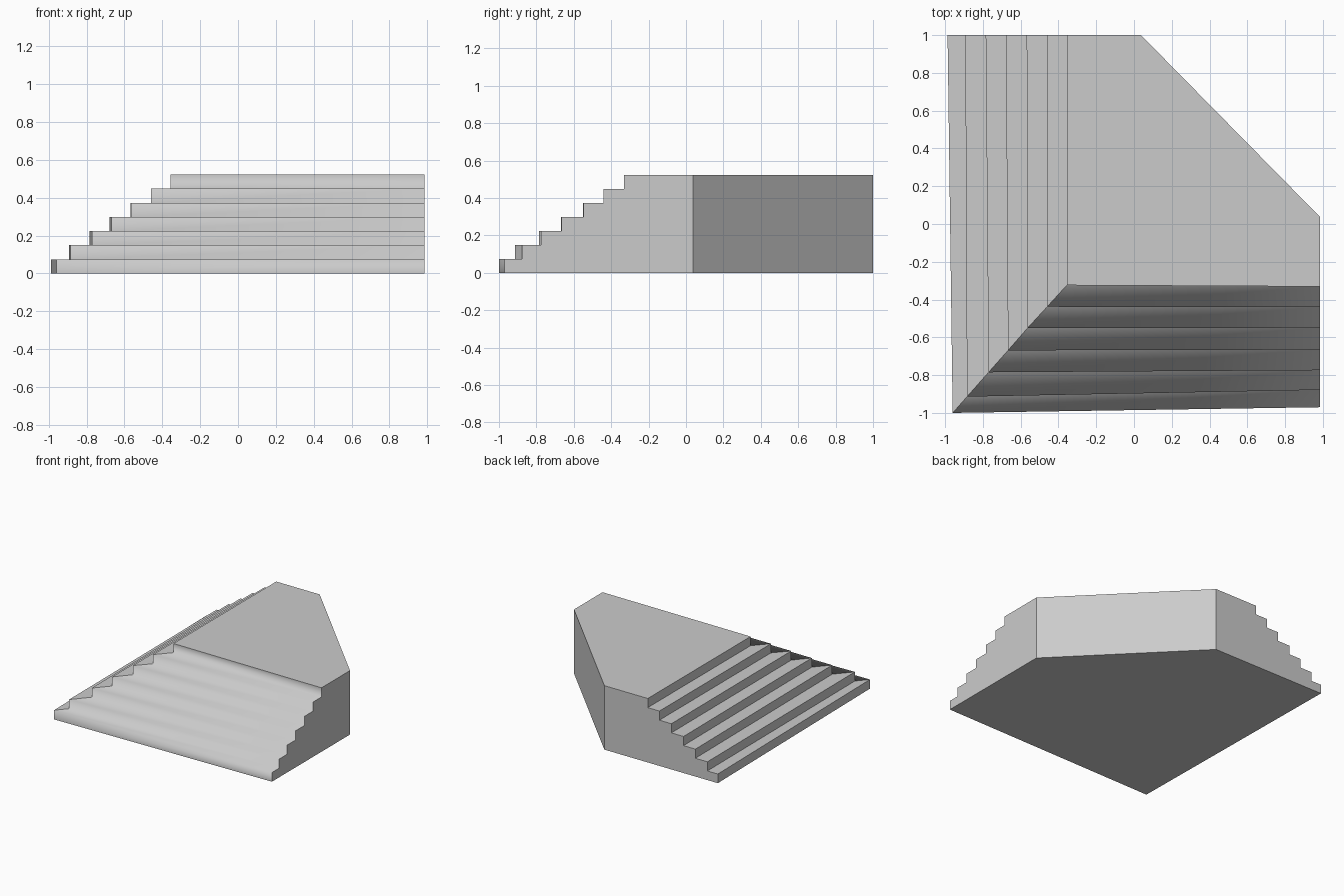
import bpy, bmesh

if "Cube" in bpy.data.objects:
    bpy.data.objects.remove(bpy.data.objects["Cube"])

# One row per tier: left edge x at the back, front-left corner (x, y), front edge y at the right
tiers = [
    (-0.987, -0.960, -1.000, -0.970),
    (-0.893, -0.884, -0.914, -0.878),
    (-0.785, -0.770, -0.785, -0.774),
    (-0.678, -0.667, -0.669, -0.665),
    (-0.568, -0.564, -0.551, -0.549),
    (-0.460, -0.460, -0.438, -0.440),
    (-0.355, -0.356, -0.324, -0.331),
]
HEIGHT, BACK, SIDE, CUT = 0.522, 1.0, 0.985, 0.037
rise = HEIGHT / len(tiers)

bm = bmesh.new()
left, corner, right = [], [], []

# Stair outline, two levels (riser foot and riser top) per tier
for i, (lx, cx, cy, ry) in enumerate(tiers):
    for z in (i * rise, (i + 1) * rise):
        left.append(bm.verts.new((lx, BACK, z)))
        corner.append(bm.verts.new((cx, cy, z)))
        right.append(bm.verts.new((SIDE, ry, z)))

# Diagonal cut corner at the back right
cut_back = [bm.verts.new((CUT, BACK, z)) for z in (0, HEIGHT)]
cut_side = [bm.verts.new((SIDE, CUT, z)) for z in (0, HEIGHT)]

# Left flight is flat shaded, front flight is smooth shaded
for i in range(len(left) - 1):
    bm.faces.new((left[i], corner[i], corner[i + 1], left[i + 1]))
    front = bm.faces.new((corner[i], right[i], right[i + 1], corner[i + 1]))
    front.smooth = True

# Stepped end walls, cut wall, platform and underside
bm.faces.new(left + cut_back[::-1])
bm.faces.new(right + cut_side[::-1])
bm.faces.new((cut_side[0], cut_back[0], cut_back[1], cut_side[1]))
for k, end in ((0, 0), (-1, 1)):
    bm.faces.new((left[k], corner[k], right[k], cut_side[end], cut_back[end]))
bmesh.ops.recalc_face_normals(bm, faces=bm.faces)

mesh = bpy.data.meshes.new("corner_steps")
bm.to_mesh(mesh)
bm.free()
steps = bpy.data.objects.new("corner_steps", mesh)
bpy.context.collection.objects.link(steps)
